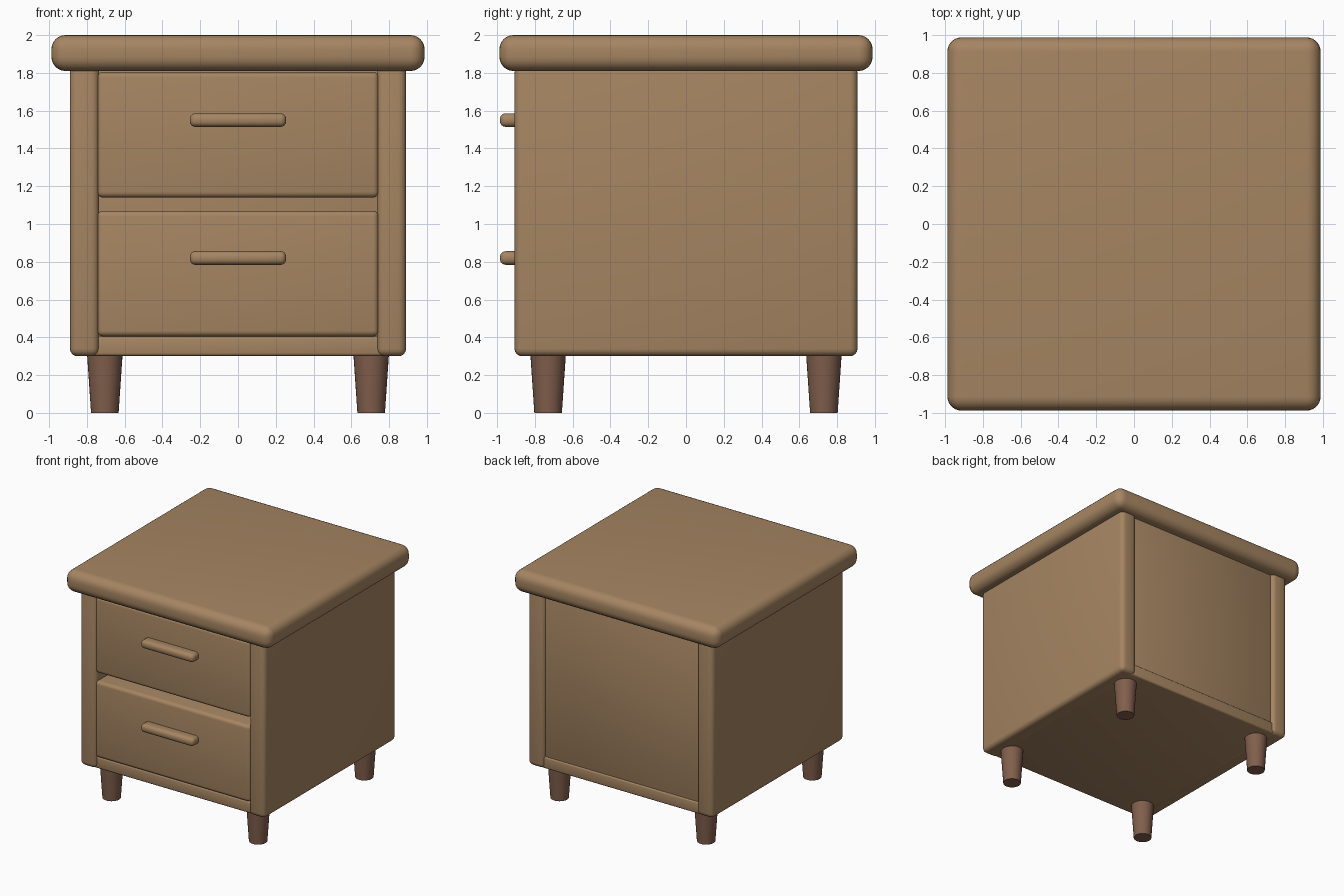
import bpy
import math

if "Cube" in bpy.data.objects:
    bpy.data.objects.remove(bpy.data.objects["Cube"])


def material(name, rgb):
    m = bpy.data.materials.new(name)
    m.diffuse_color = (*rgb, 1)
    m.use_nodes = True
    m.node_tree.nodes["Principled BSDF"].inputs["Base Color"].default_value = m.diffuse_color
    return m


OAK = material("oak_wood", (0.38, 0.235, 0.122))
WALNUT = material("walnut_wood", (0.22, 0.114, 0.072))


def smooth(obj):
    bpy.ops.object.select_all(action='DESELECT')
    obj.select_set(True)
    bpy.context.view_layer.objects.active = obj
    bpy.ops.object.shade_smooth_by_angle(angle=math.radians(35))


def rounded_box(name, x, y, z, radius, segments=4):
    """Box between (min, max) ranges with rounded edges."""
    bpy.ops.mesh.primitive_cube_add(size=1)
    obj = bpy.context.object
    obj.name = name
    for v in obj.data.vertices:
        v.co = [r[0] + (c + 0.5) * (r[1] - r[0]) for c, r in zip(v.co, (x, y, z))]
    obj.data.materials.append(OAK)
    bevel = obj.modifiers.new("rounding", 'BEVEL')
    bevel.width = radius
    bevel.segments = segments
    bevel.limit_method = 'NONE'
    bpy.ops.object.modifier_apply(modifier=bevel.name)
    smooth(obj)
    return obj


# Table top
rounded_box("table_top", (-0.988, 0.988), (-0.988, 0.988), (1.81, 2.0), 0.075, 6)

# Carcass: two sides, bottom board and back panel
for side, x in (("left", (-0.89, -0.735)), ("right", (0.735, 0.89))):
    rounded_box(side + "_side", x, (-0.908, 0.908), (0.30, 1.84), 0.04)
rounded_box("bottom_board", (-0.78, 0.78), (-0.885, 0.89), (0.302, 0.405), 0.015, 3)
rounded_box("back_panel", (-0.78, 0.78), (0.80, 0.88), (0.36, 1.84), 0.01, 2)

# Drawers with bar handles
for label, z0, z1, grip in (("lower", 0.405, 1.07, 0.82), ("upper", 1.14, 1.805, 1.55)):
    rounded_box(label + "_drawer", (-0.745, 0.745), (-0.905, 0.78), (z0, z1), 0.03)
    rounded_box(label + "_handle", (-0.255, 0.255), (-0.985, -0.88),
                (grip - 0.036, grip + 0.036), 0.03)

# Tapered legs
for row, y in (("front", -0.73), ("back", 0.73)):
    for side, x in (("left", -0.705), ("right", 0.705)):
        bpy.ops.mesh.primitive_cone_add(vertices=32, radius1=0.073, radius2=0.094,
                                        depth=0.31, location=(x, y, 0.155))
        leg = bpy.context.object
        leg.name = f"{row}_{side}_leg"
        leg.data.materials.append(WALNUT)
        smooth(leg)
